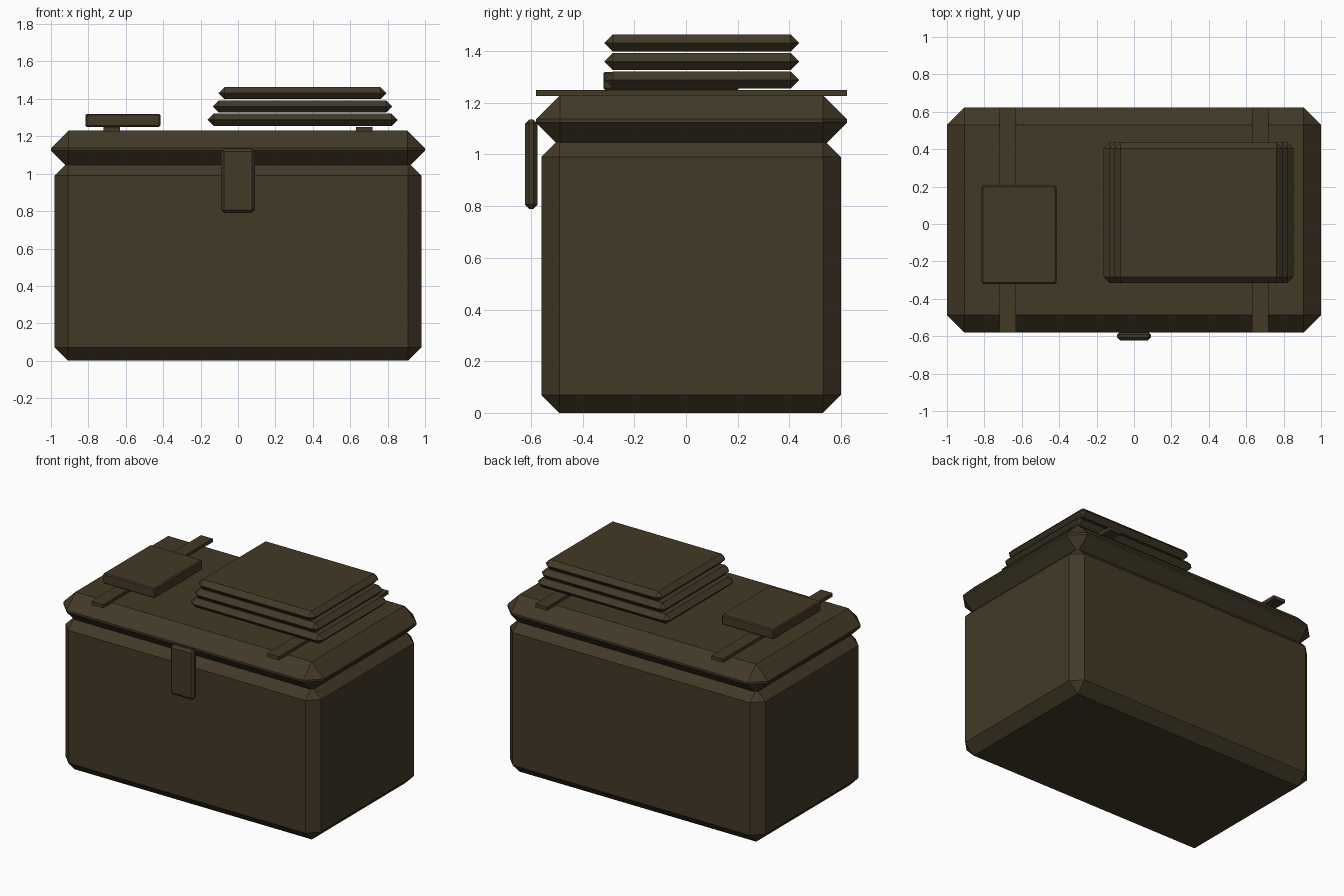
import bpy
import bmesh

if "Cube" in bpy.data.objects:
    bpy.data.objects.remove(bpy.data.objects["Cube"])

olive = bpy.data.materials.new("dark olive")
olive.diffuse_color = (0.055, 0.041, 0.020, 1.0)
olive.use_nodes = True
olive.node_tree.nodes["Principled BSDF"].inputs["Base Color"].default_value = olive.diffuse_color


def block(name, x, y, z, chamfer=0.0):
    """Box between the given limits, with flat chamfers on all edges."""
    lo, hi = zip(x, y, z)
    bm = bmesh.new()
    bmesh.ops.create_cube(bm, size=1.0)
    for v in bm.verts:
        v.co = [lo[i] if v.co[i] < 0 else hi[i] for i in range(3)]
    if chamfer:
        bmesh.ops.bevel(bm, geom=bm.edges[:], offset=chamfer, segments=1,
                        affect='EDGES', clamp_overlap=True)
    bmesh.ops.recalc_face_normals(bm, faces=bm.faces[:])
    mesh = bpy.data.meshes.new(name)
    bm.to_mesh(mesh)
    bm.free()
    mesh.materials.append(olive)
    obj = bpy.data.objects.new(name, mesh)
    bpy.context.collection.objects.link(obj)
    return obj


# Box body and lid
block("box_body", (-0.98, 0.98), (-0.56, 0.60), (0.0, 1.06), 0.07)
block("lid", (-1.0, 1.0), (-0.58, 0.623), (1.03, 1.23), 0.093)

# Front latch
block("latch", (-0.09, 0.09), (-0.623, -0.575), (0.79, 1.135), 0.016)

# Straps running across the lid
for side, cx in (("left", -0.675), ("right", 0.675)):
    block(side + "_strap", (cx - 0.045, cx + 0.045), (-0.58, 0.623), (1.226, 1.25))

# Flat pad on the left strap
block("pad", (-0.815, -0.415), (-0.32, 0.205), (1.25, 1.32), 0.007)

# Stack of three slabs, each a little narrower than the one below
for i in range(3):
    half = 0.508 - 0.03 * i
    z = 1.255 + 0.0715 * i
    block(f"stack_slab_{i + 1}", (0.345 - half, 0.345 + half), (-0.315, 0.437),
          (z, z + 0.066), 0.032)
